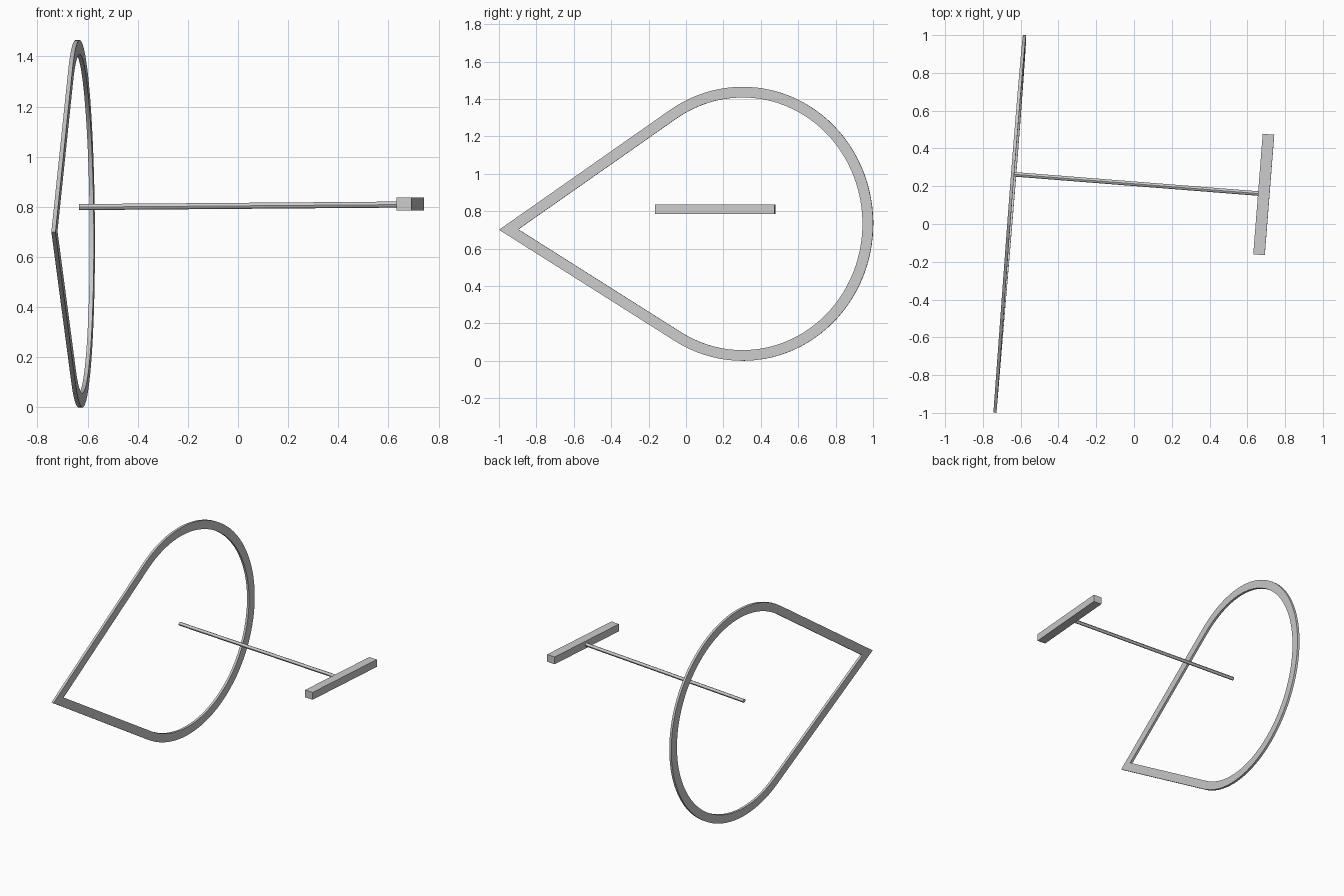
import bpy
import bmesh
from math import radians, cos, sin, asin, atan2, pi
from mathutils import Matrix, Vector

if "Cube" in bpy.data.objects:
    bpy.data.objects.remove(bpy.data.objects["Cube"], do_unlink=True)

grey = bpy.data.materials.new("light grey")
grey.use_nodes = True
colour = (0.6, 0.6, 0.6, 1)
grey.diffuse_color = colour
grey.node_tree.nodes["Principled BSDF"].inputs["Base Color"].default_value = colour

# Shared slight turn of the whole assembly
TURN = Matrix.Rotation(radians(-4.5), 4, "Z") @ Matrix.Rotation(radians(-0.45), 4, "Y")


def finish(name, bm, centre, smooth=True):
    bmesh.ops.recalc_face_normals(bm, faces=bm.faces)
    mesh = bpy.data.meshes.new(name)
    bm.to_mesh(mesh)
    bm.free()
    mesh.materials.append(grey)
    obj = bpy.data.objects.new(name, mesh)
    obj.matrix_world = Matrix.Translation(centre) @ TURN
    bpy.context.collection.objects.link(obj)
    if smooth:
        bpy.ops.object.select_all(action="DESELECT")
        obj.select_set(True)
        bpy.context.view_layer.objects.active = obj
        bpy.ops.object.shade_smooth_by_angle(angle=radians(30))


# Teardrop frame: an oval arc closed by two tangent lines to a point
RY, RZ = 0.7, 0.7325
WIDTH, THICK, SEGMENTS = 0.057, 0.0165, 72
tip = Vector((-1.306, -0.032))
tip_round = Vector((tip.x / RY, tip.y / RZ))
swing = pi / 2 - asin(1 / tip_round.length)
axis = atan2(tip_round.y, tip_round.x) % (2 * pi)
start, end = axis + swing - 2 * pi, axis - swing
outline = [tip]
for i in range(SEGMENTS + 1):
    a = start + (end - start) * i / SEGMENTS
    outline.append(Vector((RY * cos(a), RZ * sin(a))))


def inset(points, width):
    result = []
    for i, p in enumerate(points):
        d0 = (p - points[i - 1]).normalized()
        d1 = (points[(i + 1) % len(points)] - p).normalized()
        n0, n1 = Vector((-d0.y, d0.x)), Vector((-d1.y, d1.x))
        result.append(p + (n0 + n1) * width / (1 + n0.dot(n1)))
    return result


bm = bmesh.new()
inner = inset(outline, WIDTH)
rings = []
for loop, side in ((outline, 1), (inner, 1), (inner, -1), (outline, -1)):
    rings.append([bm.verts.new((side * THICK / 2, p.x, p.y)) for p in loop])
count = len(outline)
for k in range(4):
    a, b = rings[k], rings[(k + 1) % 4]
    for i in range(count):
        j = (i + 1) % count
        bm.faces.new((a[i], a[j], b[j], b[i]))
finish("teardrop_frame", bm, (-0.634, 0.303, 0.7325))

# Thin connecting rod
bm = bmesh.new()
bmesh.ops.create_cone(bm, cap_ends=True, segments=12, radius1=0.012, radius2=0.012,
                      depth=1.3, matrix=Matrix.Rotation(pi / 2, 4, "Y"))
finish("connecting_rod", bm, (0.014, 0.212, 0.804))

# Square cross bar
bm = bmesh.new()
bmesh.ops.create_cube(bm, size=1, matrix=Matrix.Diagonal((0.061, 0.64, 0.051, 1)))
finish("cross_bar", bm, (0.687, 0.156, 0.811), smooth=False)
